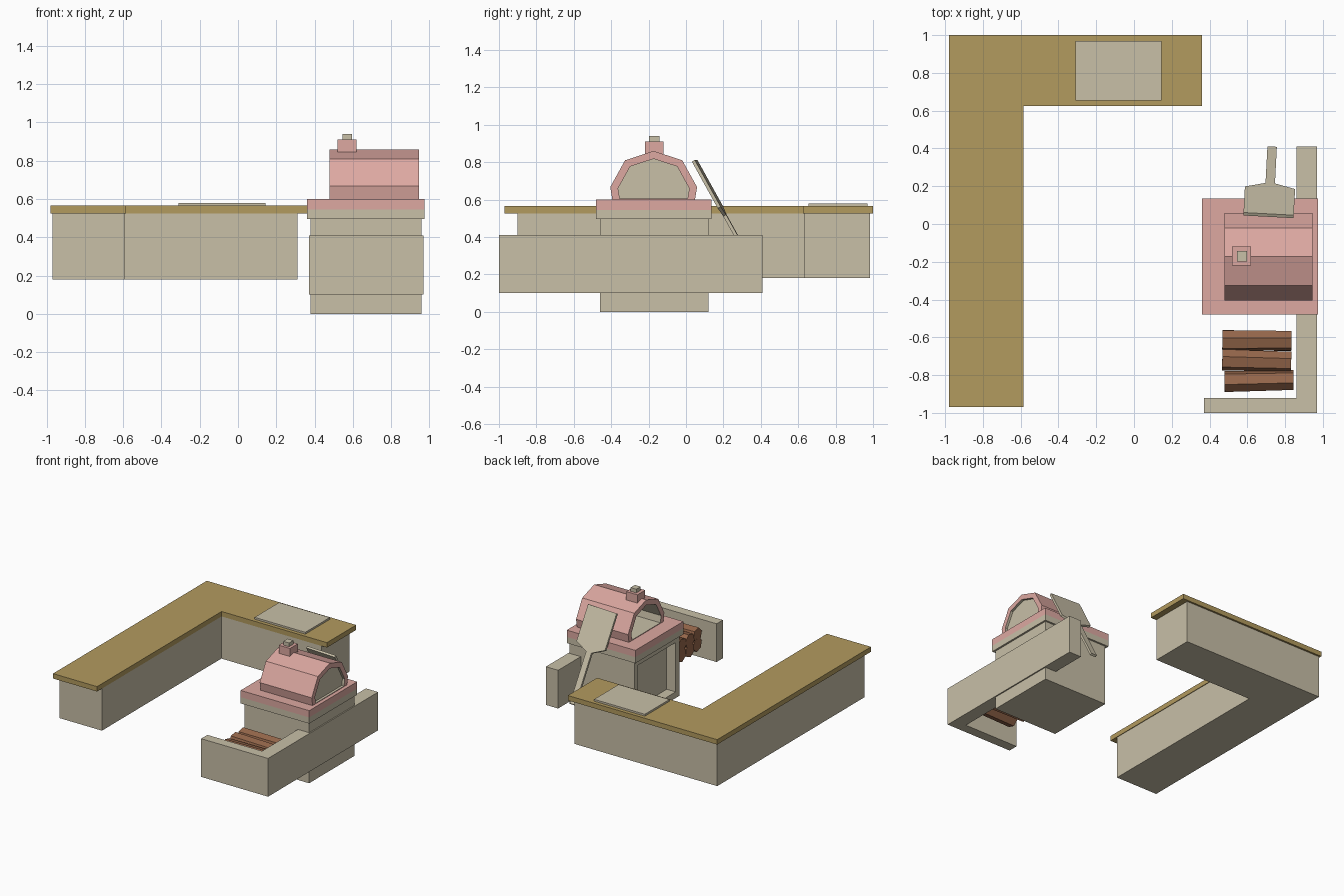
import bpy, bmesh, random
from math import pi, atan2, radians
from mathutils import Matrix, Vector

random.seed(4)
if "Cube" in bpy.data.objects:
    bpy.data.objects.remove(bpy.data.objects["Cube"])


def material(name, rgb):
    m = bpy.data.materials.new(name)
    m.use_nodes = True
    col = [(c / 255) ** 2.2 for c in rgb] + [1]
    m.diffuse_color = col
    m.node_tree.nodes["Principled BSDF"].inputs["Base Color"].default_value = col
    return m


stone = material("beige stone", (199, 190, 166))
gold = material("ochre wood", (177, 153, 95))
pink = material("pink clay", (220, 167, 160))
bark = material("brown bark", (150, 104, 77))


def finish(name, bm, *mats):
    bmesh.ops.recalc_face_normals(bm, faces=bm.faces)
    me = bpy.data.meshes.new(name)
    bm.to_mesh(me)
    bm.free()
    for m in mats:
        me.materials.append(m)
    ob = bpy.data.objects.new(name, me)
    bpy.context.collection.objects.link(ob)
    return ob


def prism_mesh(pts, lo, hi, axis="z"):
    """Extrude a 2D outline along z (x, y points) or x (y, z points)."""
    bm = bmesh.new()
    place = (lambda a, b, t: (a, b, t)) if axis == "z" else (lambda a, b, t: (t, a, b))
    rings = [[bm.verts.new(place(a, b, t)) for a, b in pts] for t in (lo, hi)]
    n = len(pts)
    bm.faces.new(rings[0])
    bm.faces.new(rings[1])
    for i in range(n):
        j = (i + 1) % n
        bm.faces.new((rings[0][i], rings[0][j], rings[1][j], rings[1][i]))
    bmesh.ops.recalc_face_normals(bm, faces=bm.faces)
    return bm


def rect(x, y):
    return [(x[0], y[0]), (x[1], y[0]), (x[1], y[1]), (x[0], y[1])]


def box(name, x, y, z, mat):
    return finish(name, prism_mesh(rect(x, y), *z), mat)


def recess(bm, side, border, depth, index=0):
    """Sink a framed pocket into the face that looks along x * side."""
    face = max(bm.faces, key=lambda f: f.normal.x * side * f.calc_area() ** 0.01)
    bmesh.ops.inset_region(bm, faces=[face], thickness=border, use_even_offset=True)
    walls = bmesh.ops.inset_region(bm, faces=[face], thickness=0, depth=-depth)["faces"]
    for f in walls + [face]:
        f.material_index = index


# L-shaped counter
def ell(x0, y0, inner_x, inner_y, x1, y1):
    return [(x0, y0), (inner_x, y0), (inner_x, inner_y), (x1, inner_y), (x1, y1), (x0, y1)]


finish("counter_base", prism_mesh(ell(-.97, -.9, -.59, .63, .31, .985), .18, .525), stone)
finish("counter_top", prism_mesh(ell(-.98, -.97, -.585, .625, .36, 1), .525, .565), gold)
box("serving_board", (-.31, .145), (.655, .97), (.565, .58), stone)

# Low L-shaped wall
finish("low_wall", prism_mesh([(.37, -1), (.97, -1), (.97, .41), (.86, .41),
                               (.86, -.92), (.37, -.92)], .1, .41), stone)

# Oven stand with a storage niche, and the slab above
stand = prism_mesh(rect((.38, .96), (-.46, .12)), 0, .5)
recess(stand, -1, .05, .08)
finish("oven_stand", stand, stone)
box("slab_lower", (.36, .975), (-.48, .135), (.495, .545), stone)
box("slab_upper", (.36, .975), (-.48, .135), (.545, .6), pink)

# Faceted oven vault with an open mouth and a closed rear panel
half = [(.215, .565), (.232, .667), (.153, .81)]
arch = [(-.173 + a, b) for a, b in half] + [(-.173, .86)]
arch += [(-.173 - a, b) for a, b in reversed(half)]
vault = prism_mesh(arch, .478, .945, "x")
recess(vault, -1, .04, .3, 1)
recess(vault, 1, .04, .02, 1)
finish("oven_vault", vault, pink, stone)

# Chimney
box("chimney", (.52, .62), (-.22, -.12), (.82, .91), pink)
box("chimney_cap", (.545, .597), (-.198, -.143), (.91, .94), stone)

# Leaning oven peel: outline drawn flat, then stood against the oven
peel = prism_mesh([(-.025, 0), (.025, 0), (.025, .40), (.133, .45), (.133, .735),
                   (-.133, .735), (-.133, .45), (-.025, .40)], -.009, .009)
ob = finish("oven_peel", peel, stone)
lean = atan2(.64, -.355)
ob.matrix_world = (Matrix.Translation((.731, .402, .165)) @ Matrix.Rotation(radians(-3), 4, "Z")
                   @ Matrix.Rotation(lean, 4, "X"))

# Stacked logs
for row in range(2):
    for col in range(3):
        bm = bmesh.new()
        bmesh.ops.create_cone(bm, cap_ends=True, segments=6, radius1=.057, radius2=.054, depth=.365)
        log = finish(f"log_{row}_{col}", bm, bark)
        spot = Vector((.655 + random.uniform(-.008, .008), -.618 - .106 * col, .245 + .078 * row))
        log.matrix_world = (Matrix.Translation(spot)
                            @ Matrix.Rotation(radians(random.uniform(-2, 2)), 4, "Z")
                            @ Matrix.Rotation(pi / 2, 4, "Y")
                            @ Matrix.Rotation(random.uniform(0, 1), 4, "Z"))
